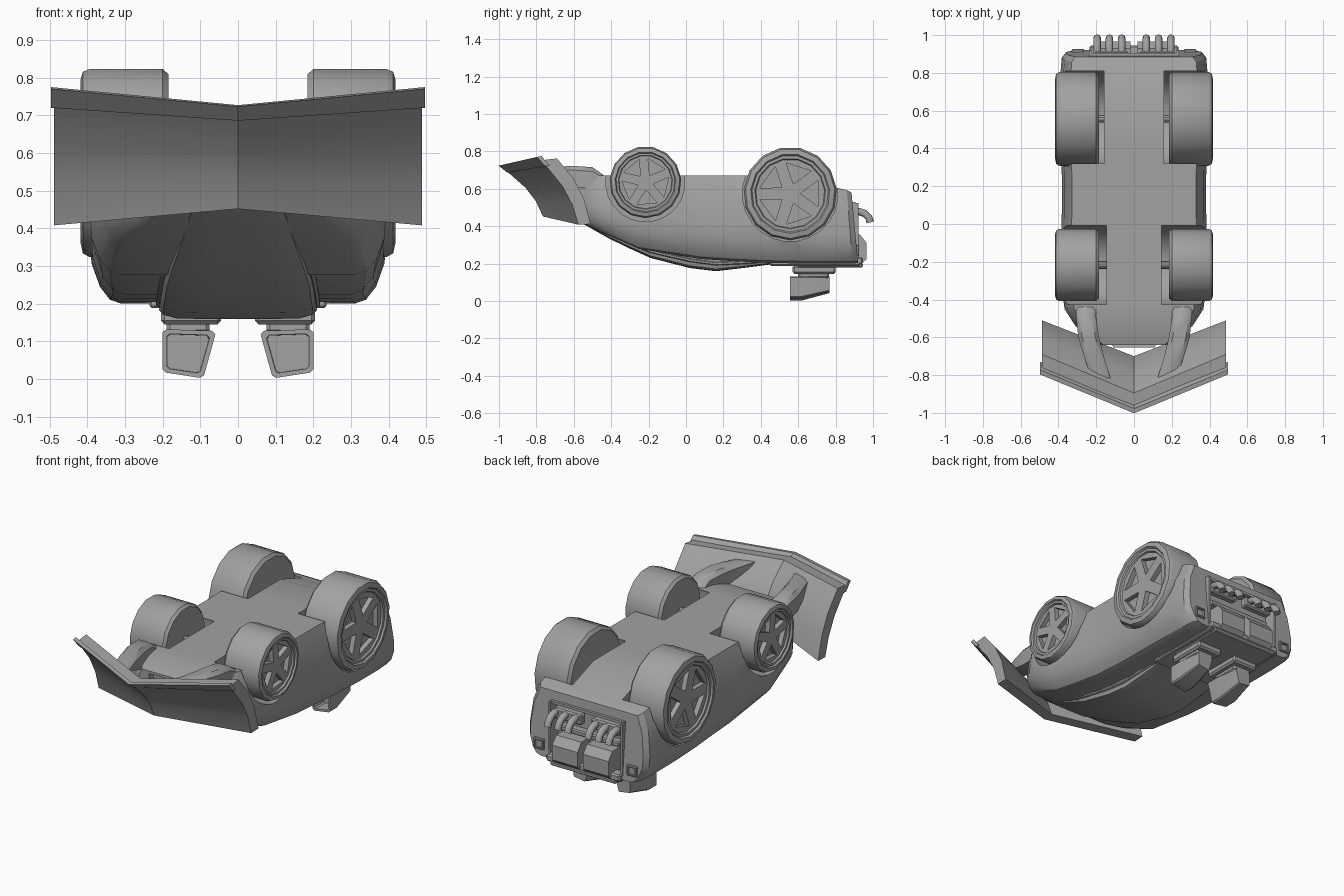
import bpy, bmesh, math
from mathutils import Vector

if "Cube" in bpy.data.objects:
    bpy.data.objects.remove(bpy.data.objects["Cube"])

grey = bpy.data.materials.new("mid_grey")
grey.diffuse_color = (0.36, 0.36, 0.36, 1)
grey.use_nodes = True
grey.node_tree.nodes["Principled BSDF"].inputs["Base Color"].default_value = grey.diffuse_color


def finish(name, bm, angle=30):
    bmesh.ops.recalc_face_normals(bm, faces=bm.faces)
    me = bpy.data.meshes.new(name)
    bm.to_mesh(me)
    bm.free()
    me.materials.append(grey)
    me.shade_smooth()
    me.set_sharp_from_angle(angle=math.radians(angle))
    ob = bpy.data.objects.new(name, me)
    bpy.context.collection.objects.link(ob)
    return ob


def loft(name, rings, angle=30):
    """Skin closed rings of points and cap both ends."""
    bm = bmesh.new()
    vs = [[bm.verts.new(p) for p in r] for r in rings]
    n = len(vs[0])
    for a, b in zip(vs, vs[1:]):
        for i in range(n):
            j = (i + 1) % n
            bm.faces.new((a[i], a[j], b[j], b[i]))
    bm.faces.new(vs[0])
    bm.faces.new(vs[-1])
    return finish(name, bm, angle)


def box(name, lo, hi, bevel=0.0):
    bm = bmesh.new()
    bmesh.ops.create_cube(bm, size=1)
    for v in bm.verts:
        v.co = [l + (c + 0.5) * (h - l) for c, l, h in zip(v.co, lo, hi)]
    if bevel:
        bmesh.ops.bevel(bm, geom=bm.edges[:], offset=bevel, segments=1, affect='EDGES')
    return finish(name, bm)


def spin(name, profile, cy, cz, n, s=1):
    """Rings of (x, radius) around an axle line."""
    return loft(name, [[(s * x, cy + r * math.sin(2 * math.pi * (i + .5) / n),
                         cz + r * math.cos(2 * math.pi * (i + .5) / n)) for i in range(n)]
                       for x, r in profile])


def tube(name, pts, radius, n=8):
    """Round bar along a path."""
    pts = [Vector(p) for p in pts]
    rings = []
    for i, p in enumerate(pts):
        t = (pts[min(i + 1, len(pts) - 1)] - pts[max(i - 1, 0)]).normalized()
        u = t.cross(Vector((1, 0, 0))).normalized()
        w = t.cross(u)
        rings.append([p + radius * (u * math.cos(a) + w * math.sin(a))
                      for a in (2 * math.pi * k / n for k in range(n))])
    return loft(name, rings, 50)


def cut(ob, cutter, operation='DIFFERENCE'):
    m = ob.modifiers.new("cut", 'BOOLEAN')
    m.operation, m.solver, m.object = operation, 'EXACT', cutter
    bpy.context.view_layer.update()
    me = bpy.data.meshes.new_from_object(ob.evaluated_get(bpy.context.evaluated_depsgraph_get()))
    ob.modifiers.clear()
    ob.data = me
    bpy.data.objects.remove(cutter)
    me.shade_smooth()
    me.set_sharp_from_angle(angle=math.radians(30))


# Body shell: (y, underside z, roof z, half width, slant of the section)
stations = [(-.64, .63, .49, .19, 0), (-.54, .66, .412, .31, 0), (-.45, .67, .366, .368, 0),
            (-.25, .67, .278, .392, 0), (.07, .67, .225, .382, 0), (.25, .67, .213, .382, 0),
            (.4, .67, .205, .388, 0), (.62, .67, .2, .392, 0), (.79, .61, .2, .39, 0),
            (.86, .592, .2, .383, .03), (.885, .58, .203, .36, .035)]
section = [(.86, 0), (.96, .25), (1, .58), (.995, .745), (.94, .89), (.87, .975), (.79, 1), (.45, 1)]
rings = []
for y, zu, zr, w, slant in stations:
    right = [(w * a, y + slant * b, zu - (zu - zr) * b) for a, b in section]
    rings.append(right + [(-x, yy, z) for x, yy, z in reversed(right)])
body = loft("body_shell", rings)

# Canopy and hood ridge, fused to the shell: (y, base z, crown z, half width)
canopy = [(-.655, .56, .49, .11), (-.56, .47, .418, .135), (-.41, .41, .333, .165),
          (-.3, .36, .28, .185), (-.19, .32, .23, .2), (.02, .28, .176, .208),
          (.16, .26, .159, .21), (.32, .25, .178, .207), (.52, .25, .204, .2)]
rings = []
for y, zb, zc, w in canopy:
    h = zb - zc
    right = [(w, zb), (w, zc + .42 * h), (.95 * w, zc + .12 * h), (.78 * w, zc + .02 * h), (.35 * w, zc)]
    rings.append([(x, y, z) for x, z in right] + [(-x, y, z) for x, z in reversed(right)])
cut(body, loft("canopy", rings), 'UNION')
for s in (1, -1):
    tube("canopy_trim", [(s * w, y, zc + min(.4 * (zb - zc), .045)) for y, zb, zc, w in canopy[1:]], .009, 6)

# Wheels: (name, y, z, radius, arch radius, arch inner x, spoke turn)
for label, cy, cz, r, ra, xa, turn in (("front", -.217, .635, .192, .212, .145, .55),
                                       ("rear", .557, .574, .25, .256, .16, .31)):
    for s in (1, -1):
        cut(body, spin("arch_cutter", [(xa, ra), (.5, ra)], cy, cz, 24, s))
        wheel = spin(label + "_wheel", [(.185, .93 * r), (.2, r), (.395, r), (.412, .96 * r),
                                        (.418, .85 * r), (.408, .82 * r), (.408, .76 * r),
                                        (.398, .74 * r)], cy, cz, 15, s)
        for k in range(5):
            a0 = 2 * math.pi * k / 5 + turn
            tri = [(.22, a0), (.66, a0 - .44), (.66, a0 + .44)]
            cut(wheel, loft("spoke_cutter", [[(s * x, cy + q * r * math.sin(a), cz + q * r * math.cos(a))
                                              for q, a in tri] for x in (.37, .45)]))
        spin(label + "_axle", [(.1, .02), (.25, .02)], cy, cz, 10, s)

# Nose slot and rear engine bay
cut(body, box("nose_cutter", (-.12, -.7, .57), (.12, -.6, .615)))
cut(body, box("bay_cutter", (-.225, .85, .225), (.225, 1, .52)))
box("rear_bay_top_bar", (-.235, .88, .515), (.235, .905, .53))
for s in (1, -1):
    x0 = sorted((s * .225, s * .238))
    box("rear_bay_side_bar", (x0[0], .88, .225), (x0[1], .922, .525))

# Rear deck with lip
box("rear_deck", (-.235, .45, .188), (.235, .93, .21), .006)
box("rear_deck_lip", (-.21, .6, .178), (.21, .945, .2), .005)

# Curved V-shaped front blade
def vee(profile, half):
    def mid(y, z):
        t = (z - .415) / .36
        return y - .19 - .015 * t, z + .042 - .09 * t
    return [[(-half, y, z) for y, z in profile], [(0, *mid(y, z)) for y, z in profile],
            [(half, y, z) for y, z in profile]]

loft("front_blade", vee([(-.775, .752), (-.745, .718), (-.66, .613), (-.608, .515), (-.575, .408),
                         (-.51, .411), (-.545, .545), (-.6, .655), (-.69, .762)], .488))
loft("blade_lip", vee([(-.797, .77), (-.752, .72), (-.73, .723), (-.772, .775)], .497))

# Arms joining the blade to the body: (y, inner x, outer x, low z, high z)
arm = [(-.44, .2, .31, .6, .672), (-.5, .2, .305, .6, .715), (-.6, .185, .295, .61, .722),
       (-.7, .16, .265, .645, .718), (-.815, .125, .225, .695, .706)]
for s in (1, -1):
    loft("blade_arm", [[(s * a, y, lo), (s * b, y, lo), (s * b, y, lo + .8 * (hi - lo)),
                        (s * (b - .02), y, hi), (s * (a + .02), y, hi),
                        (s * a, y, lo + .8 * (hi - lo))] for y, a, b, lo, hi in arm], 40)

# Twin air scoops on the roof
front = [(.06, .118), (.068, .128), (.19, .132), (.2, .125), (.2, .025), (.192, .017),
         (.1, .003), (.09, .01)]
cx, cz = .14, .07
for s in (1, -1):
    ring = lambda y, k=1, lift=0: [(s * (cx + k * (x - cx)), y, cz + lift + k * (z - cz)) for x, z in front]
    scoop = loft("air_scoop", [ring(.555), ring(.62), ring(.768, .68, .018)])
    cut(scoop, loft("scoop_cutter", [ring(.5, .82), ring(.64, .78)]))
    for lo, hi in (((.075, .6, .12), (.19, .765, .16)), ((.045, .57, .145), (.205, .8, .19))):
        xs = sorted((s * lo[0], s * hi[0]))
        box("scoop_base", (xs[0], *lo[1:]), (xs[1], *hi[1:]), .01)

    # Engine block, its top chamfer and the rear lamp
    loft("engine_block", [[(s * x, y, z) for y, z in
                           ((.85, .2), (.94, .2), (.966, .225), (.966, .31), (.93, .355), (.85, .355))]
                          for x in (.018, .18)])
    xs = sorted((s * .03, s * .21))
    box("exhaust_manifold", (xs[0], .87, .44), (xs[1], .915, .5), .008)
    xs = sorted((s * .265, s * .33))
    lamp = box("rear_lamp", (xs[0], .88, .24), (xs[1], .926, .3), .004)
    cut(lamp, box("lamp_cutter", (xs[0] + .01, .915, .25), (xs[1] - .01, 1, .29)))

    # Three curved exhaust pipes
    for x in (.065, .13, .195):
        tube("exhaust_pipe", [(s * x, .88, .475), (s * x, .925, .478), (s * x, .955, .468),
                              (s * x, .978, .445), (s * x, .985, .42)], .02)

# Engine bay cross bars
box("engine_cross_bar", (-.2, .85, .37), (.2, .9, .4), .006)
box("rear_bumper", (-.235, .88, .195), (.235, .945, .235), .008)
